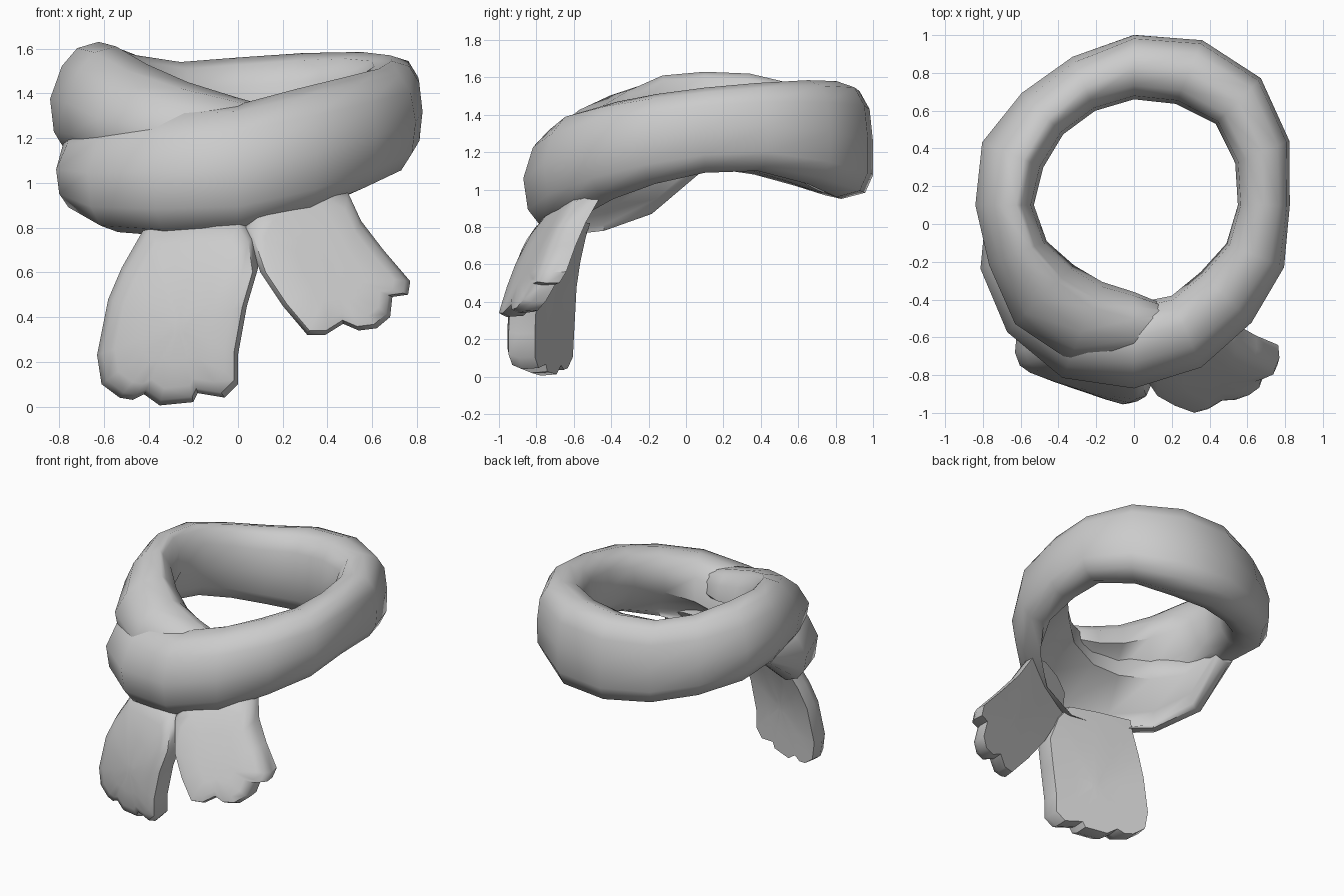
import bpy, bmesh, math
from mathutils import Vector

cube = bpy.data.objects.get("Cube")
if cube:
    bpy.data.objects.remove(cube, do_unlink=True)

wool = bpy.data.materials.new("grey_wool")
wool.use_nodes = True
GREY = (0.6, 0.6, 0.6, 1)
wool.diffuse_color = GREY
wool.node_tree.nodes["Principled BSDF"].inputs["Base Color"].default_value = GREY


def finish(bm, name, angle):
    bmesh.ops.recalc_face_normals(bm, faces=bm.faces)
    mesh = bpy.data.meshes.new(name)
    bm.to_mesh(mesh)
    bm.free()
    mesh.materials.append(wool)
    obj = bpy.data.objects.new(name, mesh)
    bpy.context.collection.objects.link(obj)
    bpy.ops.object.select_all(action="DESELECT")
    obj.select_set(True)
    bpy.context.view_layer.objects.active = obj
    bpy.ops.object.shade_smooth_by_angle(angle=math.radians(angle))
    return obj


def bridge(bm, first, second):
    count = len(first)
    for i in range(count):
        j = (i + 1) % count
        bm.faces.new((first[i], first[j], second[j], second[i]))


def signed_power(value, power):
    return math.copysign(abs(value) ** power, value)


# Wrapped band: stations of outer radius, inner radius, bottom, top,
# starting at the right side and passing the front, left and back,
# then crossing over its own start
STATIONS = [
    (.78, .62, 1.11, 1.25), (.88, .60, .87, 1.25), (.95, .57, .78, 1.31),
    (.99, .55, .76, 1.34), (.97, .52, .77, 1.35), (.93, .52, .85, 1.42),
    (.88, .50, .95, 1.47), (.86, .53, 1.03, 1.51), (.825, .55, 1.09, 1.545),
    (.89, .58, 1.10, 1.57), (.95, .61, 1.03, 1.585), (.945, .58, .96, 1.58),
    (.90, .56, .95, 1.56), (.85, .54, .97, 1.54), (.84, .53, 1.02, 1.57),
    (.87, .52, 1.08, 1.62), (.84, .53, 1.12, 1.63), (.83, .50, 1.11, 1.61),
    (.89, .45, 1.05, 1.53), (.89, .44, 1.02, 1.45), (.82, .46, 1.02, 1.38),
    (.70, .60, 1.10, 1.31),
]
SIDES = 12


def build_band():
    bm = bmesh.new()
    rings = []
    for step, (outer, inner, low, high) in enumerate(STATIONS):
        turn = math.pi * (1 + step / 8)
        front, back = max(0, -math.sin(turn)), max(0, math.sin(turn))
        right = max(0, -math.cos(turn))
        ring = []
        for k in range(SIDES):
            phi = math.tau * k / SIDES
            across = signed_power(math.cos(phi), 0.8)
            up = signed_power(math.sin(phi), 0.8)
            # hollow under the front, sloping shoulders, fuller low back
            if k in (7, 8):
                across += front * (1.1 if k == 7 else 0.85)
            elif across > 0 and up > 0:
                across -= (0.21 * front + 0.4 * right) * up
            elif across > 0 and up < 0:
                across -= 0.2 * back * up
            r = (outer + inner) / 2 + (outer - inner) / 2 * across
            z = (low + high) / 2 + (high - low) / 2 * up
            ring.append(bm.verts.new((r * math.cos(turn), 0.1 + r * math.sin(turn), z)))
        rings.append(ring)
    for a, b in zip(rings, rings[1:]):
        bridge(bm, a, b)
    bm.faces.new(rings[0])
    bm.faces.new(rings[-1])
    return finish(bm, "wrapped_band", 60)


# Hanging tails: outline on a curved sheet that tucks back under the band,
# built from concentric loops running over the front, round the rim and back
LOOPS = [(0, .1), (0, .45), (.03, .78), (.15, .93), (.5, 1), (1, .98),
         (1, .5), (1, .1)]


def build_tail(name, outline, sheet, thickness):
    base, slope_x, slope_z, bend, bend_start = sheet
    centre = sum((Vector(p) for p in outline), Vector((0, 0))) / len(outline)
    bm = bmesh.new()
    layers = []
    for depth, scale in LOOPS:
        layer = []
        for p in outline:
            x, z = centre + (Vector(p) - centre) * scale
            y = base + slope_x * x + slope_z * z + bend * max(0, z - bend_start) ** 2
            layer.append(bm.verts.new((x, y + depth * thickness, z)))
        layers.append(layer)
    for a, b in zip(layers, layers[1:]):
        bridge(bm, a, b)
    caps = [bm.faces.new(layers[0]), bm.faces.new(layers[-1])]
    bmesh.ops.triangulate(bm, faces=caps)
    return finish(bm, name, 50)


build_band()
build_tail("long_tail", [
    (-.4, .83), (-.44, .76), (-.52, .62), (-.58, .48), (-.63, .23), (-.61, .1),
    (-.53, .04), (-.47, .03), (-.42, .055), (-.35, .005), (-.2, .02),
    (-.18, .06), (-.06, .04), (0, .1), (0, .23), (.04, .45), (.09, .62),
    (.07, .76), (.02, .84), (-.17, .84),
], (-.98, -.34, 0, .45, .22), .17)
build_tail("short_tail", [
    (.08, .9), (.03, .8), (.1, .6), (.2, .45), (.31, .32), (.39, .32),
    (.47, .37), (.54, .34), (.62, .35), (.68, .4), (.69, .49), (.76, .5),
    (.77, .56), (.65, .7), (.55, .83), (.49, .96), (.36, .98), (.2, .95),
], (-1.29, .27, .54, .2, .5), .14)
